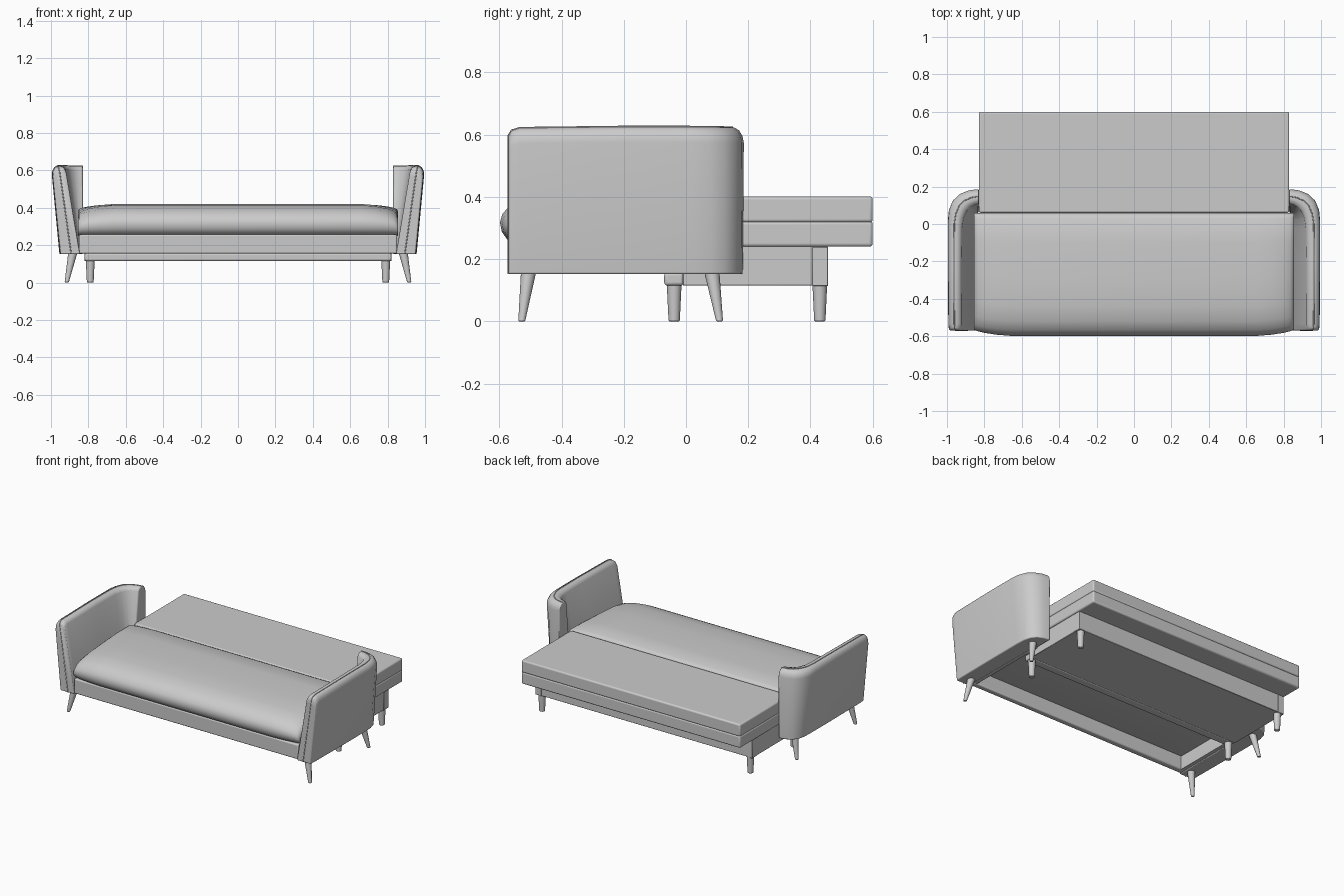
import bpy, bmesh, math
from mathutils import Vector

if "Cube" in bpy.data.objects:
    bpy.data.objects.remove(bpy.data.objects["Cube"])


def finish(name, bm, bevel=0.0, segments=3, limit=40):
    bmesh.ops.recalc_face_normals(bm, faces=bm.faces)
    me = bpy.data.meshes.new(name)
    bm.to_mesh(me)
    bm.free()
    ob = bpy.data.objects.new(name, me)
    bpy.context.collection.objects.link(ob)
    if bevel:
        m = ob.modifiers.new("soft_edges", "BEVEL")
        m.width, m.segments = bevel, segments
        m.limit_method, m.angle_limit = "ANGLE", math.radians(limit)
    bpy.ops.object.select_all(action="DESELECT")
    ob.select_set(True)
    bpy.context.view_layer.objects.active = ob
    bpy.ops.object.shade_smooth_by_angle(angle=math.radians(40))
    return ob


def box(name, lo, hi, bevel=0.0, segments=3):
    bm = bmesh.new()
    bmesh.ops.create_cube(bm, size=1)
    for v in bm.verts:
        v.co = [(a + b) / 2 + c * (b - a) for a, b, c in zip(lo, hi, v.co)]
    return finish(name, bm, bevel, segments)


def loft(name, rings, bevel=0.0, segments=3):
    bm = bmesh.new()
    rows = [[bm.verts.new(p) for p in r] for r in rings]
    n = len(rows[0])
    for a, b in zip(rows, rows[1:]):
        for i in range(n):
            j = (i + 1) % n
            bm.faces.new((a[i], a[j], b[j], b[i]))
    bm.faces.new(rows[0])
    bm.faces.new(rows[-1][::-1])
    return finish(name, bm, bevel, segments)


def leg(name, top, bottom, r_top, r_bottom, sides=20):
    rings = []
    for c, r in ((top, r_top), (bottom, r_bottom)):
        rings.append([(c[0] + r * math.cos(2 * math.pi * i / sides),
                       c[1] + r * math.sin(2 * math.pi * i / sides), c[2])
                      for i in range(sides)])
    return loft(name, rings, 0.004, 2)


def piping(name, pts, radius):
    cu = bpy.data.curves.new(name, "CURVE")
    cu.dimensions = "3D"
    cu.bevel_depth, cu.bevel_resolution = radius, 2
    sp = cu.splines.new("POLY")
    sp.points.add(len(pts) - 1)
    for p, q in zip(sp.points, pts):
        p.co = (*q, 1)
    ob = bpy.data.objects.new(name, cu)
    bpy.context.collection.objects.link(ob)


# Arm stations: outer top, inner top, outer bottom, inner bottom (x, y), rim height
STATIONS = [
    ((.992, -.570), (.925, -.570), (.948, -.570), (.845, -.570), .598),
    ((.996, -.560), (.925, -.560), (.950, -.560), (.845, -.560), .614),
    ((.998, -.535), (.925, -.535), (.952, -.535), (.845, -.535), .622),
    ((1.00, -.200), (.925, -.200), (.955, -.200), (.845, -.200), .626),
    ((1.00, .020), (.922, -.020), (.955, .020), (.845, -.020), .626),
    ((.994, .075), (.914, .030), (.952, .080), (.844, .020), .625),
    ((.972, .125), (.898, .068), (.940, .125), (.842, .040), .625),
    ((.935, .160), (.875, .092), (.915, .158), (.838, .052), .624),
    ((.885, .180), (.852, .104), (.875, .177), (.834, .058), .624),
    ((.830, .187), (.830, .110), (.830, .183), (.830, .062), .624),
]
# Arm cross-section: fraction across from outer to inner, height below the rim
SECTION = [(0, None), (0, .05), (.06, .028), (.2, .010), (.4, .001),
           (.7, 0), (.9, .006), (1, .022), (1, None)]
BASE = 0.152


def arm_point(st, u, drop, side):
    ot, it, ob_, ib, rim = st
    z = BASE if drop is None else rim - drop
    t = (z - BASE) / (0.626 - BASE)
    o = Vector(ob_).lerp(Vector(ot), t)
    i = Vector(ib).lerp(Vector(it), t)
    p = o.lerp(i, u)
    return (side * p.x, p.y, z)


for side, tag in ((-1, "left"), (1, "right")):
    # Wrap-around arm and its seam
    loft(f"{tag}_arm", [[arm_point(s, u, d, side) for u, d in SECTION] for s in STATIONS], 0.008)
    seam = [arm_point(STATIONS[0], .55, None, side)]
    seam += [arm_point(s, .5, 0, side) for s in STATIONS]
    piping(f"{tag}_arm_piping", seam, 0.003)
    # Splayed arm legs
    for y0, y1, where in ((-.505, -.528, "front"), (.082, .108, "back")):
        leg(f"{tag}_{where}_arm_leg", (side * .882, y0, .165), (side * .916, y1, 0), .025, .011)
    # Straight base legs
    for y, where in ((-.038, "front"), (.43, "back")):
        leg(f"{tag}_{where}_base_leg", (side * .79, y, .125), (side * .79, y, 0), .024, .018)
    # Corner posts and frame sides
    box(f"{tag}_corner_post", (side * .80 - .022, .405, .114), (side * .80 + .022, .457, .24), .002, 1)
    box(f"{tag}_frame_side", (side * .835 - .015, -.55, .157), (side * .835 + .015, .05, .25))

# Seat cushion: side profile lofted across the width, shrinking at the ends
PROFILE = [(.058, .250), (.058, .385), (.050, .402), (.030, .412), (-.10, .419), (-.30, .420),
           (-.44, .414), (-.52, .398), (-.565, .374), (-.590, .345), (-.598, .318),
           (-.592, .288), (-.575, .264), (-.54, .252)]
ENDS = [(.856, .945, .60), (.850, .953, .72), (.835, .962, .80), (.80, .975, .88),
        (.74, .99, .95), (.66, 1, 1)]
cushion = []
for x, sy, sz in [(-a, b, c) for a, b, c in ENDS] + ENDS[::-1]:
    ring = []
    for y, z in PROFILE:
        front = min(1, max(0, (.06 - y) / .5))      # back edge keeps its height
        k = sz + (1 - sz) * .6 * (1 - front)
        ring.append((x, .058 + (y - .058) * sy, .25 + (z - .25) * k))
    cushion.append(ring)
loft("seat_cushion", cushion, 0.004, 2)

# Front frame rail under the seat
box("front_rail", (-.85, -.565, .155), (.85, -.525, .256), .008)
box("rear_seat_rail", (-.82, -.05, .157), (.82, -.01, .25))

# Storage base with rounded leading rail
box("storage_base", (-.82, -.01, .115), (.82, .455, .243), .002, 1)
box("base_front_rail", (-.82, -.07, .115), (.82, -.008, .157), .010)

# Folded-out back mattress in two layers
box("mattress_lower", (-.83, .06, .24), (.83, .60, .322), .010)
box("mattress_upper", (-.83, .06, .318), (.83, .60, .402), .010)
